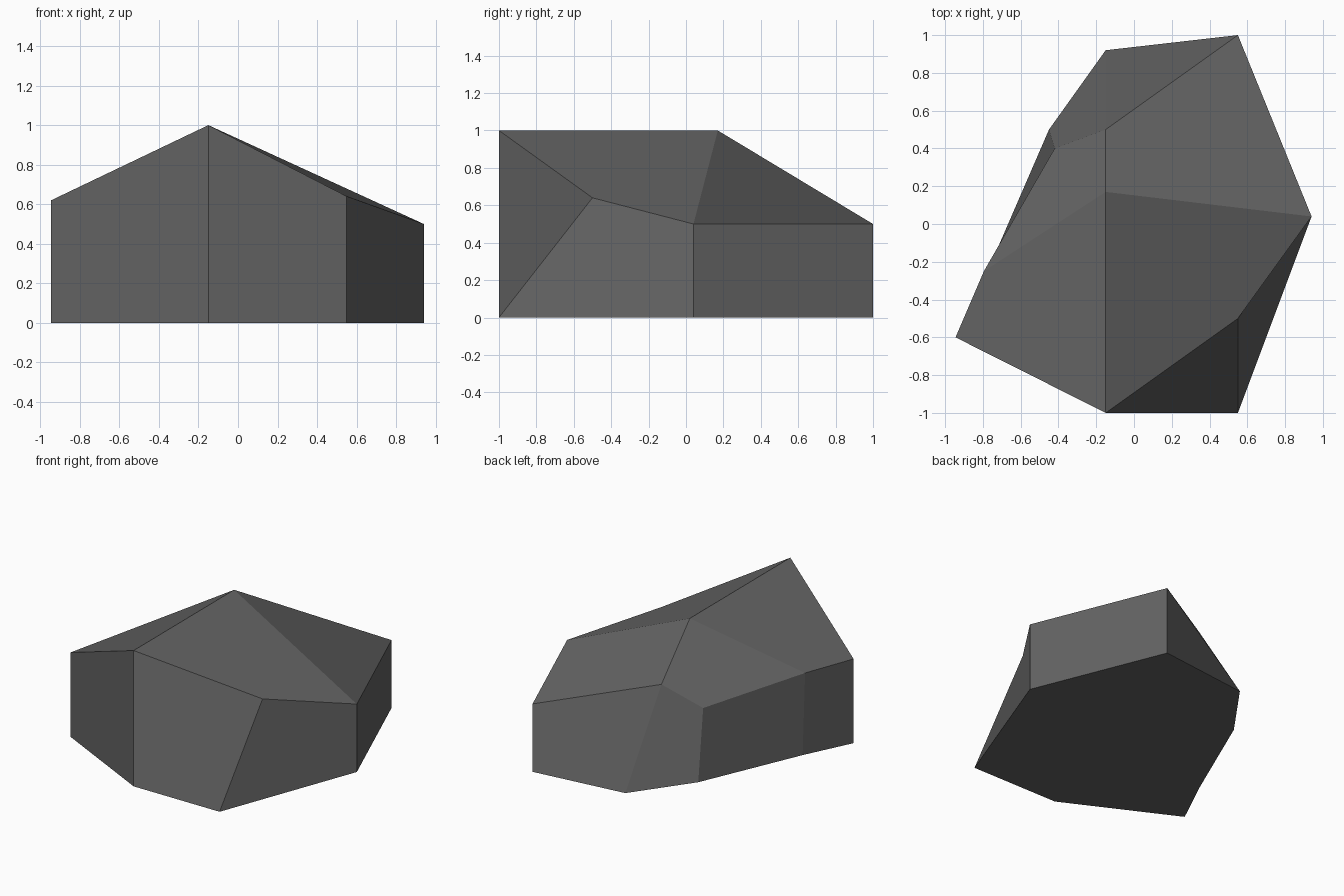
import bpy
import bmesh

cube = bpy.data.objects.get("Cube")
if cube:
    bpy.data.objects.remove(cube, do_unlink=True)

# One flat stone colour
stone = bpy.data.materials.new("dark_grey_stone")
stone.use_nodes = True
grey = (0.125, 0.125, 0.125, 1)
stone.diffuse_color = grey
shader = next(n for n in stone.node_tree.nodes if n.type == 'BSDF_PRINCIPLED')
shader.inputs["Base Color"].default_value = grey
shader.inputs["Roughness"].default_value = 0.9

# Footprint corners, counter-clockwise from the front
footprint = [(-.15, -1), (.55, -1), (.94, .04), (.55, 1),
             (-.15, .92), (-.45, .5), (-.775, -.25), (-.945, -.6)]

# Upper rim corner above each footprint corner
upper_rim = [(-.15, -1, 1), (.55, -.5, .64), (.94, .04, .5), (.55, 1, .5),
             (-.15, .5, .64), (-.42, .4, .5), (-.795, -.25, .61), (-.945, -.6, .62)]

bm = bmesh.new()
base = [bm.verts.new((x, y, 0)) for x, y in footprint]
rim = [bm.verts.new(p) for p in upper_rim]
apex = bm.verts.new((-.15, .17, 1))
count = len(base)

# Side facets between footprint and rim
for i in range(count):
    j = (i + 1) % count
    bm.faces.new((rim[i], base[i], base[j], rim[j]))

# Four broad top facets meeting at the end of the ridge
for i in range(0, count, 2):
    bm.faces.new((rim[i + 1], rim[(i + 2) % count], apex, rim[i]))

# Flat underside
bm.faces.new(base[::-1])

mesh = bpy.data.meshes.new("rock")
bm.to_mesh(mesh)
bm.free()
mesh.materials.append(stone)
rock = bpy.data.objects.new("rock", mesh)
bpy.context.collection.objects.link(rock)
